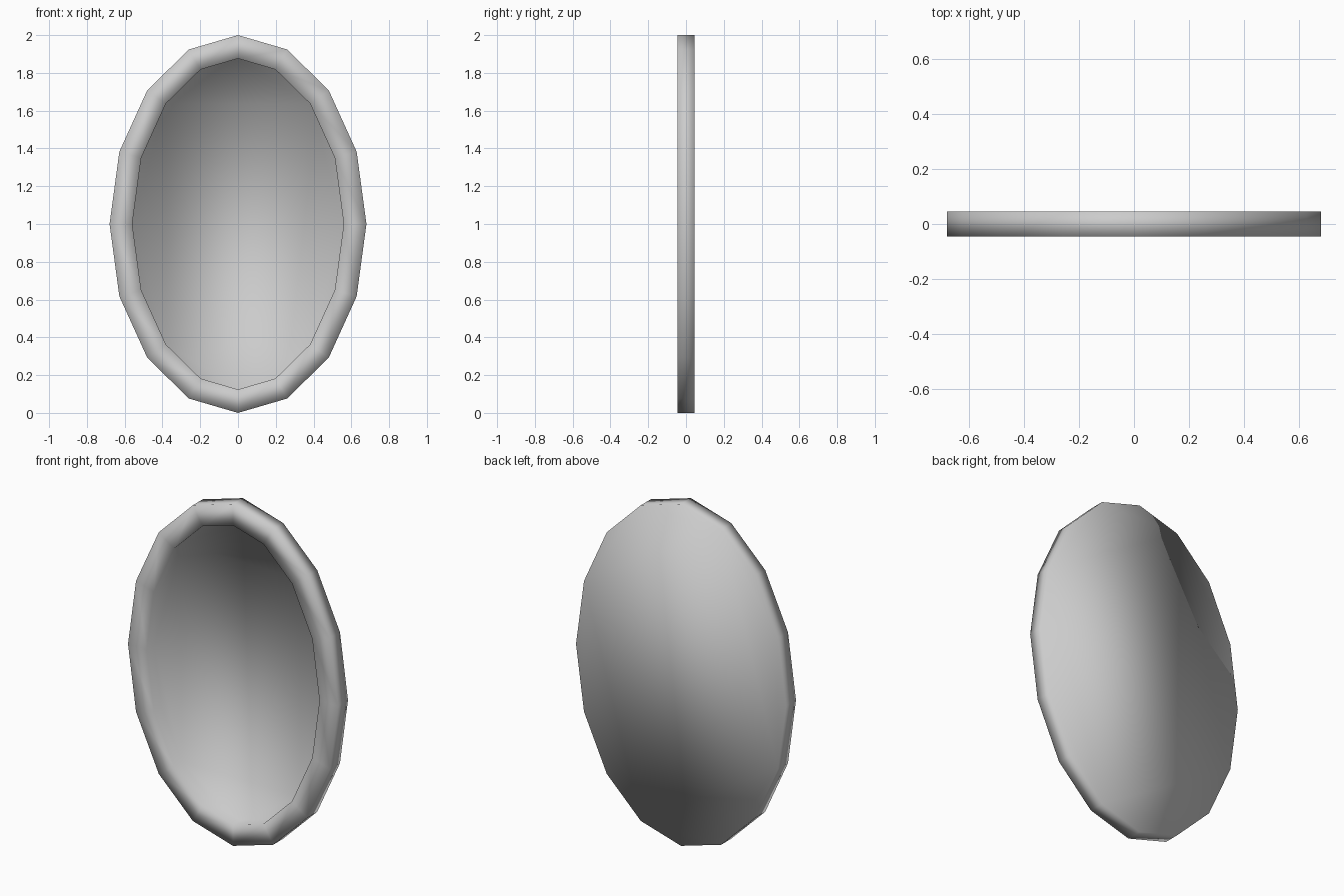
import bpy, bmesh
from math import pi
from mathutils import Matrix

if "Cube" in bpy.data.objects:
    bpy.data.objects.remove(bpy.data.objects["Cube"])

RIM, RECESS = 0.119, 0.07

# oval slab: a 16-sided drum turned to face the front and squeezed in width
bm = bmesh.new()
place = (Matrix.Translation((0, 0, 1)) @ Matrix.Diagonal((0.68, 1, 1, 1))
         @ Matrix.Rotation(pi / 2, 4, 'X'))
bmesh.ops.create_cone(bm, cap_ends=True, segments=16, radius1=1, radius2=1,
                      depth=0.092, matrix=place)
bmesh.ops.recalc_face_normals(bm, faces=bm.faces)
glass = min(bm.faces, key=lambda f: f.calc_center_median().y)

# even-width frame rim, then the recessed mirror face
bmesh.ops.inset_region(bm, faces=[glass], thickness=RIM, use_even_offset=True)
bmesh.ops.inset_region(bm, faces=[glass], thickness=0.0, use_even_offset=True)
for v in glass.verts:
    v.co.y += RECESS

# softly shaded all over, as one surface
for f in bm.faces:
    f.smooth = True

mesh = bpy.data.meshes.new("oval_mirror")
bm.to_mesh(mesh)
bm.free()
bpy.context.collection.objects.link(bpy.data.objects.new("oval_mirror", mesh))
